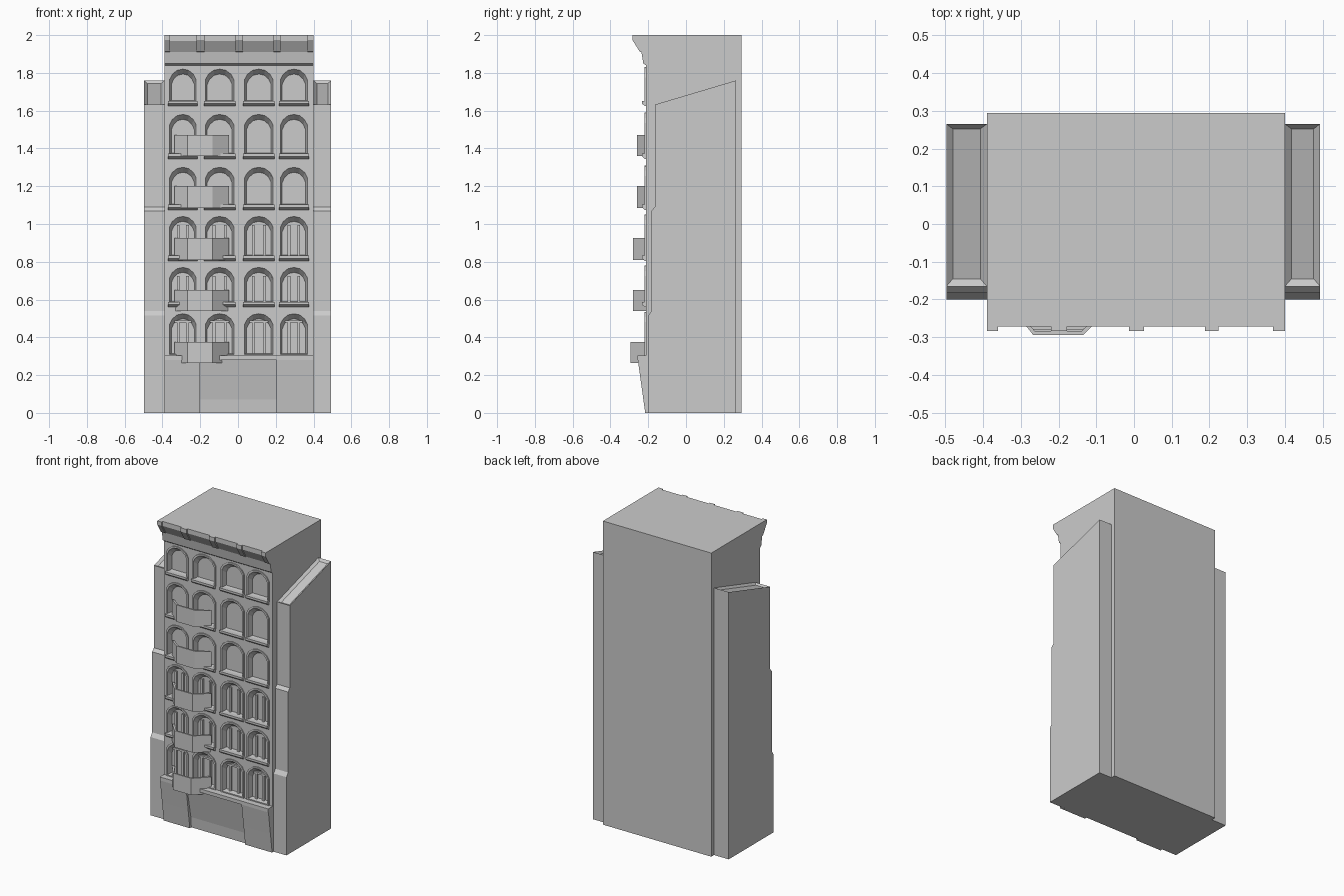
import bpy, bmesh
from mathutils import Vector

if "Cube" in bpy.data.objects:
    bpy.data.objects.remove(bpy.data.objects["Cube"])


def add_prism(bm, loops):
    """Closed solid through successive point loops of equal length."""
    rings = [[bm.verts.new(p) for p in loop] for loop in loops]
    n = len(rings[0])
    for a, b in zip(rings, rings[1:]):
        for i in range(n):
            bm.faces.new((a[i], a[(i + 1) % n], b[(i + 1) % n], b[i]))
    bm.faces.new(rings[0][::-1])
    bm.faces.new(rings[-1])


def side(bm, profile, x0, x1):
    add_prism(bm, [[(x, y, z) for y, z in profile] for x in (x0, x1)])


def box(bm, x0, x1, y0, y1, z0, z1):
    side(bm, [(y0, z0), (y1, z0), (y1, z1), (y0, z1)], x0, x1)


def plan(bm, outline, z0, z1):
    add_prism(bm, [[(x, y, z) for x, y in outline] for z in (z0, z1)])


def finish(name, bm):
    bmesh.ops.recalc_face_normals(bm, faces=bm.faces)
    me = bpy.data.meshes.new(name)
    bm.to_mesh(me)
    bm.free()
    ob = bpy.data.objects.new(name, me)
    bpy.context.collection.objects.link(ob)
    return ob


def cut(ob, cutter):
    m = ob.modifiers.new("cut", 'BOOLEAN')
    m.operation, m.solver, m.object = 'DIFFERENCE', 'EXACT', cutter
    bpy.context.view_layer.objects.active = ob
    bpy.ops.object.modifier_apply(modifier=m.name)


def arch(x0, x1, z0, z1, y):
    """Window outline: straight jambs and a faceted shallow arch."""
    w, h = x1 - x0, 0.055
    pts = [(0, 1), (0.1, 0.5), (0.28, 0.12), (0.5, 0), (0.72, 0.12), (0.9, 0.5), (1, 1)]
    return [(x0, y, z0)] + [(x0 + w * u, y, z1 - h * v) for u, v in pts] + [(x1, y, z0)]


L, R, WALL, GLASS = -0.39, 0.40, -0.212, -0.185
COLS = [(-0.362, -0.222), (-0.172, -0.022), (0.035, 0.185), (0.225, 0.367)]
ROWS = [(0.31, 0.525), (0.585, 0.77), (0.83, 1.04), (1.10, 1.30), (1.37, 1.58), (1.65, 1.82)]

# main block with flared cornice
bm = bmesh.new()
side(bm, [(0.294, 0), (0.294, 2), (-0.272, 2), (-0.272, 1.97), (-0.236, 1.91), (-0.226, 1.85),
          (WALL, 1.84), (WALL, 0.29), (-0.246, 0.28), (-0.205, 0.07), (-0.2, 0)], L, R)
body = finish("building_body", bm)

# window recesses and their raised surrounds
cutter_bm, frame_bm = bmesh.new(), bmesh.new()
for z0, z1 in ROWS:
    for x0, x1 in COLS:
        add_prism(cutter_bm, [arch(x0, x1, z0, z1, -0.26), arch(x0, x1, z0, z1, WALL - 0.007),
                              arch(x0 + 0.009, x1 - 0.009, z0 + 0.005, z1 - 0.026, GLASS)])
        add_prism(frame_bm, [arch(x0 - 0.01, x1 + 0.01, z0 - 0.008, z1 + 0.01, y)
                             for y in (WALL - 0.007, WALL + 0.004)])
cutter = finish("window_cutter", cutter_bm)
frames = finish("window_surrounds", frame_bm)
cut(body, cutter)
cut(frames, cutter)
bpy.data.objects.remove(cutter)

# sills, upper floors
bm = bmesh.new()
for z0, z1 in ROWS[1:]:
    for x0, x1 in COLS:
        side(bm, [(-0.2, z0 - 0.025), (-0.218, z0 - 0.025), (-0.234, z0 - 0.012),
                  (-0.234, z0 + 0.002), (-0.2, z0 + 0.002)], x0 - 0.008, x1 + 0.008)
finish("window_sills", bm)

# inner window and door frames on the lower three floors
bm = bmesh.new()
for r, (z0, z1) in enumerate(ROWS[:3]):
    for x0, x1 in COLS:
        top = z1 - (0.035 if r == 0 else 0.045)
        for x in (x0 + 0.045, x1 - 0.045):
            box(bm, x - 0.007, x + 0.007, -0.198, -0.18, z0 + 0.003, top)
        if r == 0:
            box(bm, x0 + 0.025, x1 - 0.025, -0.198, -0.18, top - 0.012, top)
finish("inner_frames", bm)

# cornice brackets
bm = bmesh.new()
for x0, x1 in [(L, -0.36), (-0.22, -0.178), (-0.013, 0.026), (0.188, 0.224), (0.368, R)]:
    side(bm, [(-0.22, 2), (-0.284, 2), (-0.284, 1.975), (-0.245, 1.912), (-0.22, 1.91)], x0, x1)
finish("cornice_brackets", bm)

# battered base panels either side of the recessed entrance, and ledge above
bm = bmesh.new()
for x0, x1 in [(L, -0.2), (0.204, R)]:
    side(bm, [(-0.18, 0), (-0.216, 0), (-0.234, 0.13), (-0.255, 0.28), (-0.18, 0.285)], x0, x1)
finish("base_panels", bm)
bm = bmesh.new()
box(bm, L, R, -0.257, -0.2, 0.28, 0.303)
finish("base_ledge", bm)

# hollow bay balconies
for i, (z0, z1, y) in enumerate([(0.265, 0.375, -0.294), (0.54, 0.65, -0.28), (0.81, 0.925, -0.28),
                                 (1.085, 1.20, -0.26), (1.36, 1.47, -0.26)]):
    bm = bmesh.new()
    yb = -0.208
    outer = [(-0.335, yb), (-0.267, y), (-0.135, y), (-0.048, yb)]
    inner = [(-0.07, yb), (-0.139, y + 0.01), (-0.263, y + 0.01), (-0.315, yb)]
    plan(bm, outer + inner, z0, z1)
    plan(bm, outer, z0, z0 + 0.02)
    finish("balcony_%d" % (i + 1), bm)

# stepped side wings with sloping sunken roofs
for name, x0, x1 in [("left_wing", -0.497, L), ("right_wing", R, 0.493)]:
    bm = bmesh.new()
    side(bm, [(0.265, 0), (0.265, 1.76), (-0.165, 1.632), (-0.165, 1.09), (-0.183, 1.07),
              (-0.183, 0.54), (-0.2, 0.515), (-0.2, 0)], x0, x1)
    bmesh.ops.recalc_face_normals(bm, faces=bm.faces)
    roof = max(bm.faces, key=lambda f: f.calc_center_median().z)
    bmesh.ops.inset_region(bm, faces=[roof], thickness=0.024, depth=-0.012)
    finish(name, bm)
